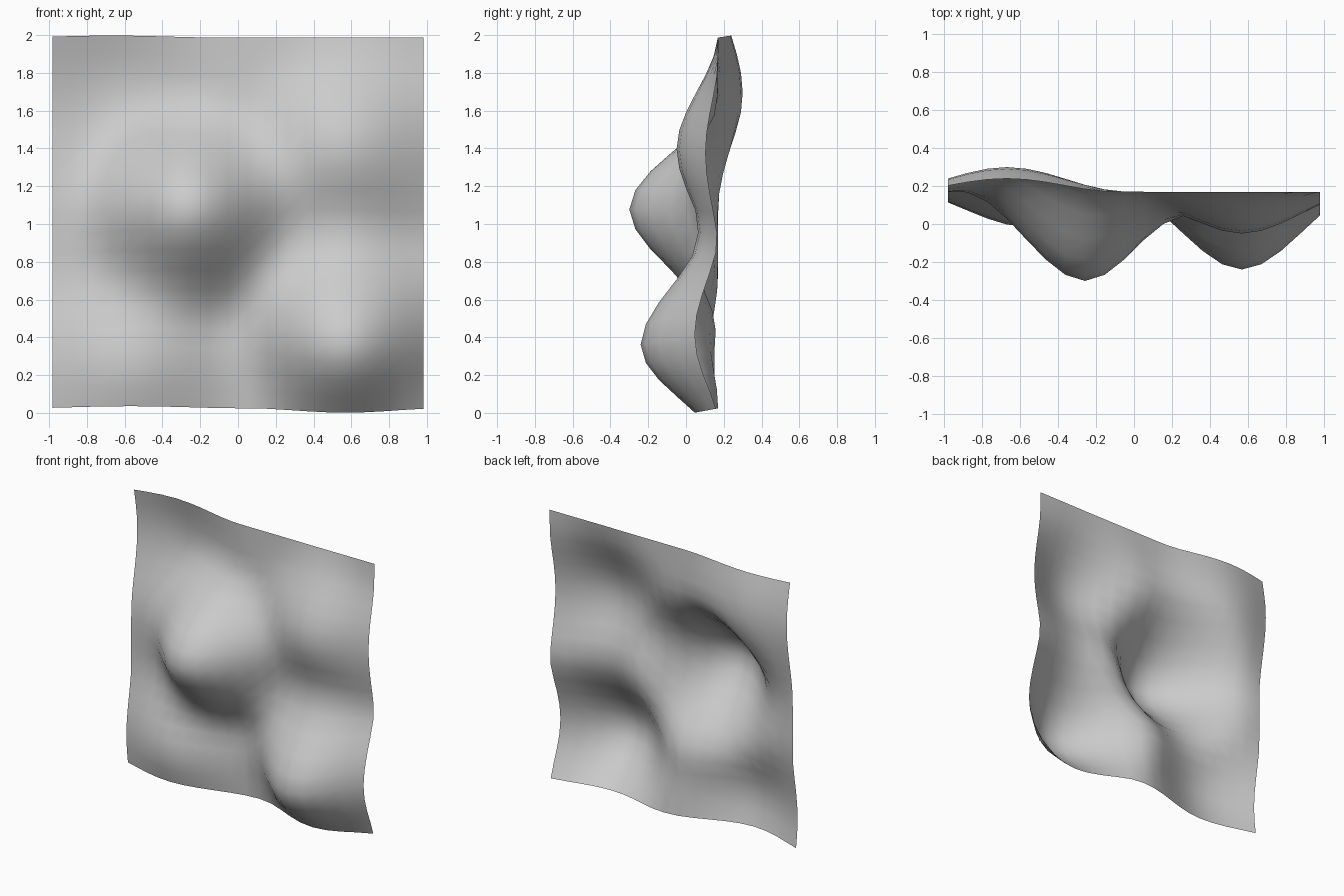
import bpy
import bmesh
from mathutils import Vector

if "Cube" in bpy.data.objects:
    bpy.data.objects.remove(bpy.data.objects["Cube"])

SIZE = 1.963      # side of the square sheet
SEGMENTS = 19
BASE_Y = 0.17     # resting plane of the sheet
BASE_Z = 0.024
RADIUS = 0.65     # reach of each soft pull

# Pulls applied in turn: grid column, grid row, final peak y, shift in z
PULLS = [
    (15, 4, -0.24, -0.075),  # lower right bump
    (15, 13, -0.05, 0.03),   # upper right bump
    (7, 10, -0.30, 0.02),    # large middle bump
    (3, 16, 0.30, 0.02),     # upper left hollow
    (4, 2, -0.015, 0.015),   # lower left bump
]


def soft_pull(bm, centre, offset):
    """Move vertices near the centre, fading smoothly with distance."""
    for v in bm.verts:
        t = max(0.0, 1.0 - (v.co - centre).length / RADIUS)
        v.co += offset * (3 * t * t - 2 * t ** 3)


# Flat upright grid
bm = bmesh.new()
step = SIZE / SEGMENTS
rows = [[bm.verts.new((-SIZE / 2 + i * step, BASE_Y, BASE_Z + j * step))
         for i in range(SEGMENTS + 1)] for j in range(SEGMENTS + 1)]
for low, high in zip(rows, rows[1:]):
    for i in range(SEGMENTS):
        face = bm.faces.new((low[i], low[i + 1], high[i + 1], high[i]))
        face.smooth = True

# Bumps and hollow
for col, row, peak, dz in PULLS:
    centre = rows[row][col].co.copy()
    soft_pull(bm, centre, Vector((0, peak - centre.y, dz)))

mesh = bpy.data.meshes.new("wavy_sheet")
bm.to_mesh(mesh)
bm.free()
sheet = bpy.data.objects.new("wavy_sheet", mesh)
bpy.context.collection.objects.link(sheet)
